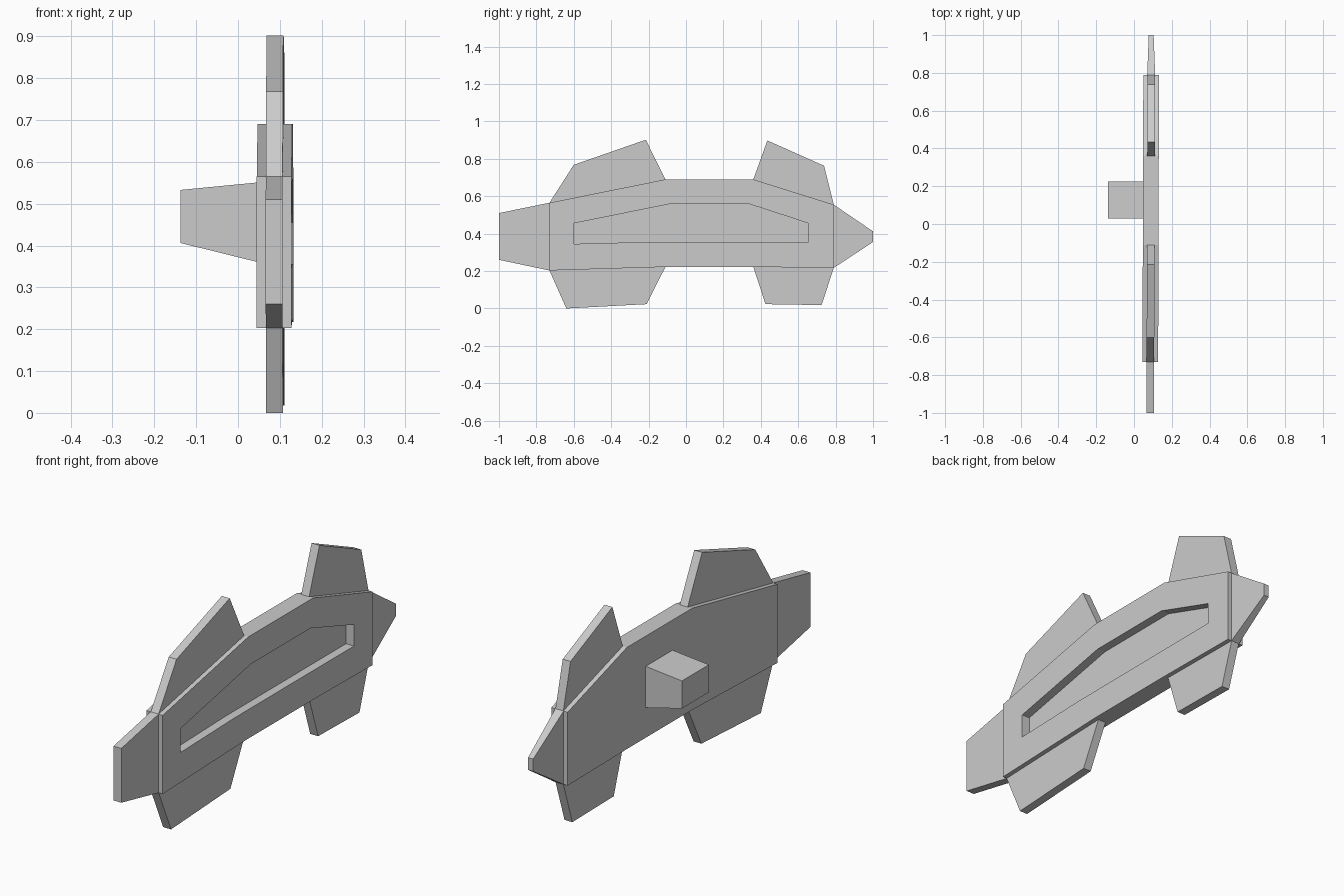
import bpy, bmesh


def loft(name, loops):
    """Skin a series of (x, y, z) loops of equal length and cap both ends."""
    bm = bmesh.new()
    rings = [[bm.verts.new(p) for p in loop] for loop in loops]
    for a, b in zip(rings, rings[1:]):
        for i in range(len(a)):
            j = (i + 1) % len(a)
            bm.faces.new((a[i], a[j], b[j], b[i]))
    bm.faces.new(rings[0][::-1])
    bm.faces.new(rings[-1])
    bmesh.ops.recalc_face_normals(bm, faces=bm.faces[:])
    mesh = bpy.data.meshes.new(name)
    bm.to_mesh(mesh)
    bm.free()
    obj = bpy.data.objects.new(name, mesh)
    bpy.context.collection.objects.link(obj)
    return obj


def at(x, profile):
    """Place a (y, z) profile at depth x; the plate is turned very slightly."""
    return [(x + 0.003 * y, y, z) for y, z in profile]


# Main plate with a shallow pocket in its outer face
outline = [(-0.73, 0.203), (-0.11, 0.222), (0.36, 0.222), (0.79, 0.217),
           (0.79, 0.555), (0.36, 0.69), (-0.11, 0.69), (-0.73, 0.565)]
pocket = [(-0.6, 0.345), (-0.22, 0.355), (0.34, 0.356), (0.655, 0.356),
          (0.655, 0.455), (0.34, 0.558), (-0.09, 0.558), (-0.6, 0.455)]
loft("main_plate", [at(0.047, outline), at(0.130, outline),
                    at(0.130, pocket), at(0.090, pocket)])

# Thin fins and end plate around the edge
fins = {
    "upper_front_fin": [(-0.73, 0.565), (-0.11, 0.69), (-0.215, 0.902), (-0.6, 0.768)],
    "upper_rear_fin": [(0.36, 0.69), (0.79, 0.555), (0.738, 0.763), (0.435, 0.898)],
    "lower_front_fin": [(-0.73, 0.203), (-0.64, 0.0), (-0.21, 0.023), (-0.11, 0.222)],
    "lower_rear_fin": [(0.36, 0.222), (0.425, 0.023), (0.725, 0.018), (0.79, 0.217)],
    "front_end_plate": [(-1, 0.26), (-0.73, 0.203), (-0.73, 0.565), (-1, 0.51)],
}
for name, profile in fins.items():
    loft(name, [at(0.069, profile), at(0.109, profile)])

# Pointed rear end, thinner at its tip
loft("rear_point", [
    [(0.070, 0.79, 0.217), (0.112, 0.79, 0.217), (0.112, 0.79, 0.555), (0.070, 0.79, 0.555)],
    [(0.078, 1.0, 0.355), (0.104, 1.0, 0.355), (0.104, 1.0, 0.412), (0.078, 1.0, 0.412)],
])

# Tapered mounting block on the inner face
loft("mounting_block", [
    [(x, 0.03, lo), (x, 0.225, lo), (x, 0.225, hi), (x, 0.03, hi)]
    for x, lo, hi in ((-0.137, 0.406, 0.533), (0.049, 0.36, 0.551))
])
